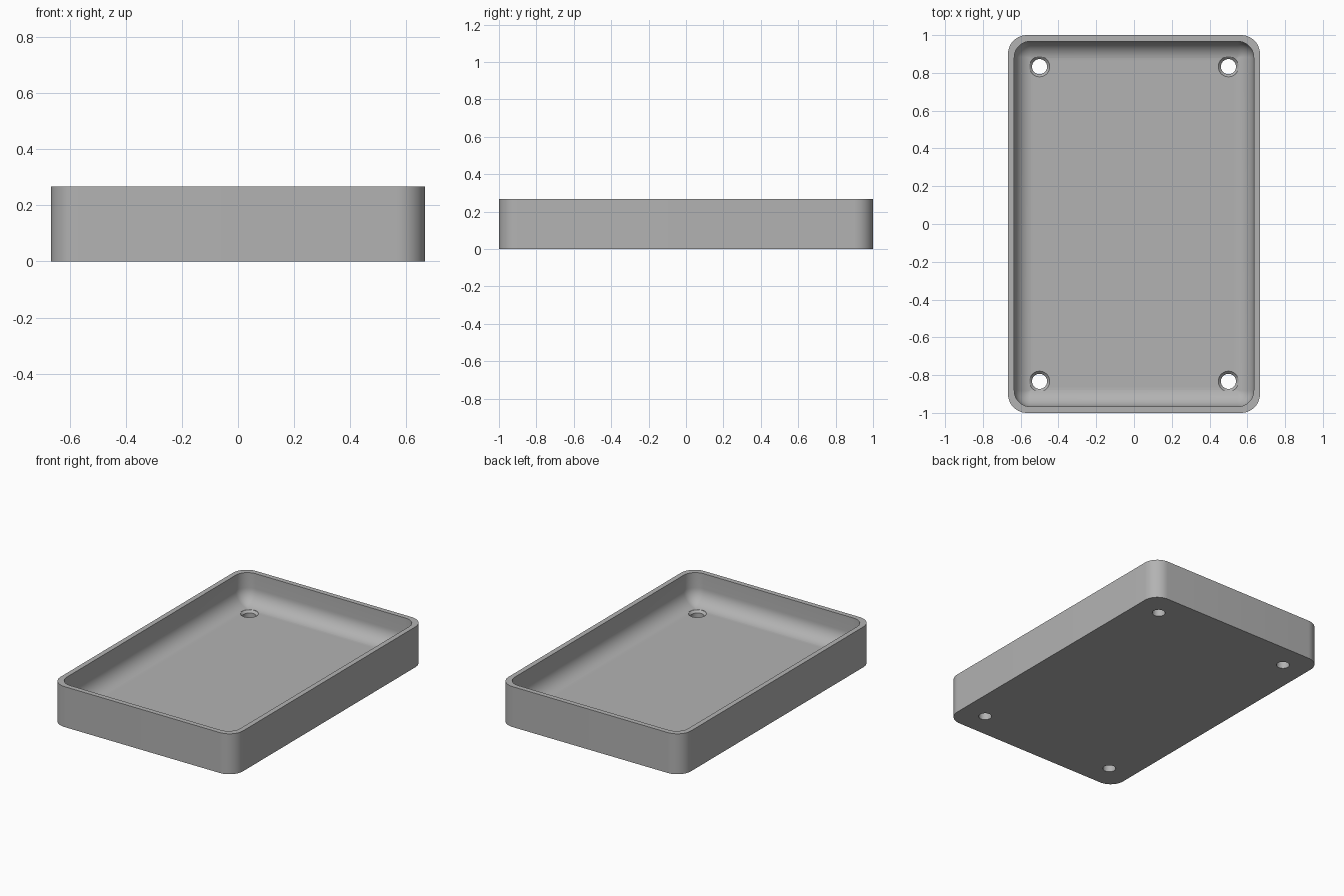
import bpy, bmesh, math

if "Cube" in bpy.data.objects:
    bpy.data.objects.remove(bpy.data.objects["Cube"], do_unlink=True)

HALF_X, HALF_Y, HEIGHT = 0.667, 1.0, 0.267
WALL, FLOOR = 0.033, 0.067
OUTER_R, INNER_R, FILLET = 0.1, 0.085, 0.1
HOLE_X, HOLE_Y = 0.5, 0.833
CORNER_STEPS = 12

grey = bpy.data.materials.new("plain grey")
grey.use_nodes = True
grey.diffuse_color = (0.45, 0.45, 0.45, 1)
grey.node_tree.nodes["Principled BSDF"].inputs["Base Color"].default_value = (0.45, 0.45, 0.45, 1)


def rounded_loop(bm, inset, radius, z):
    """Ring of vertices around a rounded rectangle."""
    hx, hy = HALF_X - inset - radius, HALF_Y - inset - radius
    ring = []
    for quarter, (sx, sy) in enumerate(((1, 1), (-1, 1), (-1, -1), (1, -1))):
        for i in range(CORNER_STEPS + 1):
            a = math.pi / 2 * (quarter + i / CORNER_STEPS)
            ring.append(bm.verts.new((sx * hx + radius * math.cos(a),
                                      sy * hy + radius * math.sin(a), z)))
    return ring


def skin(bm, rings, cap_start=True, cap_end=True):
    """Join successive rings with quads and close the ends."""
    for a, b in zip(rings, rings[1:]):
        n = len(a)
        for i in range(n):
            j = (i + 1) % n
            bm.faces.new((a[i], a[j], b[j], b[i]))
    if cap_start:
        bm.faces.new(reversed(rings[0]))
    if cap_end:
        bm.faces.new(rings[-1])


def make_object(name, bm):
    bmesh.ops.recalc_face_normals(bm, faces=bm.faces)
    mesh = bpy.data.meshes.new(name)
    bm.to_mesh(mesh)
    bm.free()
    obj = bpy.data.objects.new(name, mesh)
    bpy.context.collection.objects.link(obj)
    mesh.materials.append(grey)
    return obj


# Tray shell: outside wall, rim, inside wall, then a fillet down to the floor
bm = bmesh.new()
rings = [rounded_loop(bm, 0, OUTER_R, 0),
         rounded_loop(bm, 0, OUTER_R, HEIGHT),
         rounded_loop(bm, WALL, INNER_R, HEIGHT)]
for i in range(13):
    a = math.pi / 2 * i / 12
    step = FILLET * (1 - math.cos(a))
    rings.append(rounded_loop(bm, WALL + step, max(INNER_R - step, 0.002),
                              FLOOR + FILLET * (1 - math.sin(a))))
skin(bm, rings)
tray = make_object("tray", bm)

# Countersunk screw hole cutters
bm = bmesh.new()
for x in (-HOLE_X, HOLE_X):
    for y in (-HOLE_Y, HOLE_Y):
        profile = ((0.04, -0.05), (0.04, FLOOR - 0.014), (0.054, FLOOR), (0.054, FLOOR + 0.06))
        skin(bm, [[bm.verts.new((x + r * math.cos(k * math.pi / 16),
                                 y + r * math.sin(k * math.pi / 16), z)) for k in range(32)]
                  for r, z in profile])
cutter = make_object("hole_cutter", bm)
cutter.hide_render = True

# Cut the holes and keep the result as plain mesh
bpy.context.view_layer.objects.active = tray
tray.select_set(True)
cut = tray.modifiers.new("screw holes", 'BOOLEAN')
cut.operation, cut.solver, cut.object = 'DIFFERENCE', 'EXACT', cutter
bpy.ops.object.modifier_apply(modifier=cut.name)
bpy.data.objects.remove(cutter, do_unlink=True)
bpy.ops.object.shade_smooth_by_angle(angle=math.radians(30))
